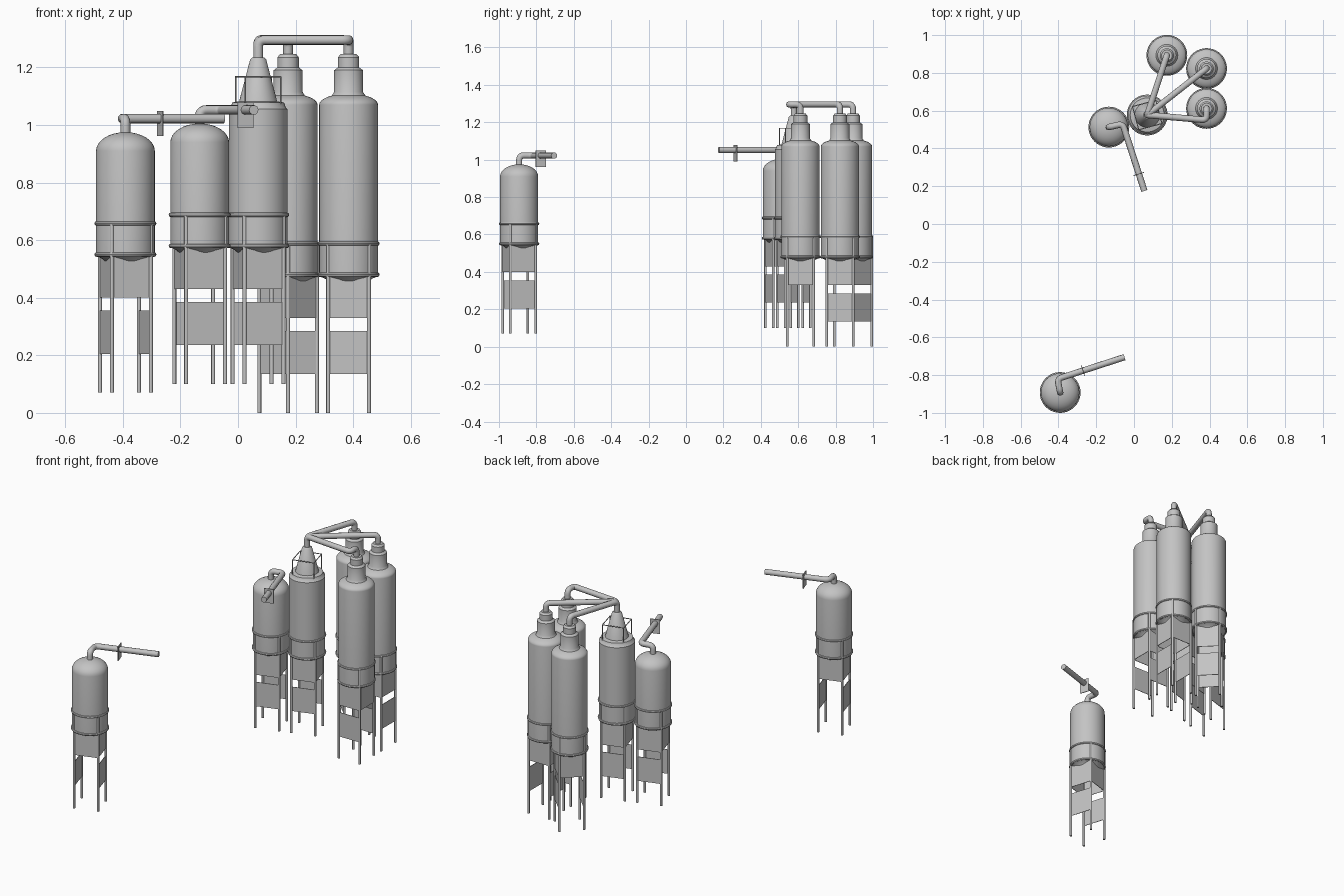
import bpy, bmesh, math
from mathutils import Vector, Matrix

cube = bpy.data.objects.get("Cube")
if cube:
    bpy.data.objects.remove(cube, do_unlink=True)

steel = bpy.data.materials.new("steel_grey")
steel.use_nodes = True
GREY = (0.55, 0.55, 0.55, 1)
steel.diffuse_color = GREY
steel.node_tree.nodes["Principled BSDF"].inputs["Base Color"].default_value = GREY

R = 0.1  # radius of the leg circle


def activate(ob):
    bpy.ops.object.select_all(action='DESELECT')
    ob.select_set(True)
    bpy.context.view_layer.objects.active = ob


def add(name, data):
    ob = bpy.data.objects.new(name, data)
    data.materials.append(steel)
    bpy.context.collection.objects.link(ob)
    activate(ob)
    return ob


def from_bmesh(name, bm):
    mesh = bpy.data.meshes.new(name)
    bm.to_mesh(mesh)
    bm.free()
    ob = add(name, mesh)
    bpy.ops.object.shade_smooth_by_angle(angle=math.radians(35))
    return ob


def lathe(name, profile, centre, steps=40):
    """Revolve an (r, z) profile about the vertical axis."""
    bm = bmesh.new()
    verts = [bm.verts.new((r, 0, z)) for r, z in profile]
    edges = [bm.edges.new(pair) for pair in zip(verts, verts[1:])]
    bmesh.ops.spin(bm, geom=verts + edges, cent=(0, 0, 0), axis=(0, 0, 1),
                   angle=math.tau, steps=steps, use_merge=True)
    bmesh.ops.remove_doubles(bm, verts=bm.verts, dist=1e-5)
    bmesh.ops.recalc_face_normals(bm, faces=bm.faces)
    bmesh.ops.translate(bm, verts=bm.verts, vec=centre)
    return from_bmesh(name, bm)


def rounded(points, radius):
    """Replace the inner corners of a path with short arcs."""
    pts = [Vector(p) for p in points]
    path = [pts[0]]
    for a, b, c in zip(pts, pts[1:], pts[2:]):
        start = b + (a - b).normalized() * radius
        end = b + (c - b).normalized() * radius
        for i in range(6):
            t = i / 5
            path.append(start.lerp(b, t).lerp(b.lerp(end, t), t))
    return path + [pts[-1]]


def pipe(name, points, radius, bend=0.0):
    path = rounded(points, bend) if bend else [Vector(p) for p in points]
    curve = bpy.data.curves.new(name, 'CURVE')
    curve.dimensions = '3D'
    curve.bevel_depth = radius
    curve.bevel_resolution = 3
    curve.use_fill_caps = True
    spline = curve.splines.new('POLY')
    spline.points.add(len(path) - 1)
    for point, co in zip(spline.points, path):
        point.co = (*co, 1)
    add(name, curve)
    bpy.ops.object.convert(target='MESH')
    bpy.ops.object.shade_smooth_by_angle(angle=math.radians(40))


def plate(name, centre, direction, width, height, thick=0.003):
    """Upright thin plate whose normal follows the direction angle."""
    bm = bmesh.new()
    bmesh.ops.create_cube(bm, size=1)
    bmesh.ops.scale(bm, verts=bm.verts, vec=(thick, width, height))
    bmesh.ops.transform(bm, verts=bm.verts, matrix=Matrix.Translation(centre)
                        @ Matrix.Rotation(direction, 4, 'Z'))
    from_bmesh(name, bm)


def polar(centre, radius, angle, z):
    return Vector((centre[0] + radius * math.cos(angle),
                   centre[1] + radius * math.sin(angle), z))


def stand(name, x, y, base, degrees, lower_side):
    """Four legs, two ring rails and bracing plates."""
    for k in range(4):
        angle = math.radians(degrees + 90 * k)
        pipe(name + "_leg", [polar((x, y), R, angle, base),
                             polar((x, y), R, angle, base + 0.585)], 0.007)
        side = angle + math.pi / 4
        gap = R * math.sqrt(0.5)
        plate(name + "_upper_brace", polar((x, y), gap, side, base + 0.405),
              side, 2 * gap, 0.15)
        if k % 2 == lower_side:
            plate(name + "_lower_brace", polar((x, y), gap, side, base + 0.21),
                  side, 2 * gap, 0.15)
    for z in (0.48, 0.588):
        bead = [(R + 0.008 * math.cos(math.tau * i / 8), 0.008 * math.sin(math.tau * i / 8))
                for i in range(9)]
        lathe(name + "_ring_rail", bead, (x, y, base + z))


# Vessel profiles, measured from the foot of the legs
BOTTOM = [(0, 0.455), (0.07, 0.455), (0.08, 0.465), (0.102, 0.475)]


def dome(z, height, r_end=0.0):
    r0 = 0.102
    stop = math.acos(r_end / r0)
    return [(r0 * math.cos(stop * i / 8), z + height * math.sin(stop * i / 8) / math.sin(stop))
            for i in range(9)]


STORAGE = BOTTOM + dome(0.84, 0.065)
CONED = BOTTOM + [(0.102, 0.955), (0.096, 0.96), (0.09, 0.978), (0.066, 0.982),
                  (0.028, 1.127), (0.02, 1.135), (0, 1.135)]
COLUMN = BOTTOM + dome(1.07, 0.032, 0.058) + [
    (0.05, 1.115), (0.05, 1.19), (0.037, 1.2), (0.037, 1.235), (0.028, 1.246), (0, 1.246)]

# name, x, y, foot height, leg angle, side of the lower plates, profile
vessels = [
    ("front_tank", -0.391, -0.892, 0.07, -28, 0, STORAGE),
    ("side_tank", -0.133, 0.513, 0.10, -28, 1, STORAGE),
    ("cone_tank", 0.07, 0.577, 0.10, -28, 1, CONED),
    ("rear_column", 0.174, 0.893, 0.0, 0, 0, COLUMN),
    ("outer_column", 0.384, 0.823, 0.0, -45, 0, COLUMN),
    ("inner_column", 0.384, 0.612, 0.0, -45, 1, COLUMN),
]
for name, x, y, base, degrees, lower, profile in vessels:
    lathe(name + "_vessel", profile, (x, y, base))
    stand(name, x, y, base, degrees, lower)

# Overhead pipes from the columns to the cone tank
TOP = 1.295
hub = (0.07, 0.577, TOP)
foot = (0.07, 0.577, 1.2)
pipe("rear_pipe", [(0.174, 0.893, 1.22), (0.174, 0.893, TOP), hub, foot], 0.017, 0.025)
pipe("outer_pipe", [(0.384, 0.823, 1.22), (0.384, 0.823, TOP), hub, foot], 0.017, 0.025)
pipe("inner_pipe", [(0.384, 0.612, 1.22), (0.384, 0.612, TOP), (0.384, 0.55, TOP),
                    hub, foot], 0.017, 0.025)

# Outlet pipes with valve plates
pipe("front_outlet_pipe", [(-0.391, -0.892, 0.95), (-0.391, -0.892, 1.022),
                           (-0.405, -0.82, 1.022), (-0.05, -0.705, 1.022)], 0.017, 0.025)
plate("front_valve_plate", (-0.27, -0.776, 1.005), math.atan2(0.115, 0.355), 0.058, 0.088, 0.004)
pipe("side_outlet_pipe", [(-0.133, 0.513, 0.98), (-0.133, 0.513, 1.052),
                          (-0.06, 0.53, 1.052), (0.055, 0.175, 1.052)], 0.017, 0.025)
plate("side_valve_plate", (0.026, 0.265, 1.034), math.atan2(-0.355, 0.115), 0.058, 0.088, 0.004)

# Wire guard around the cone
corners = [math.radians(60 + 90 * k) for k in range(4)]
for a, b in zip(corners, corners[1:] + corners[:1]):
    top = polar(hub, 0.09, a, 1.168)
    pipe("guard_post", [polar(hub, 0.09, a, 1.06), top], 0.0025)
    pipe("guard_rail", [top, polar(hub, 0.09, b, 1.168)], 0.0025)
